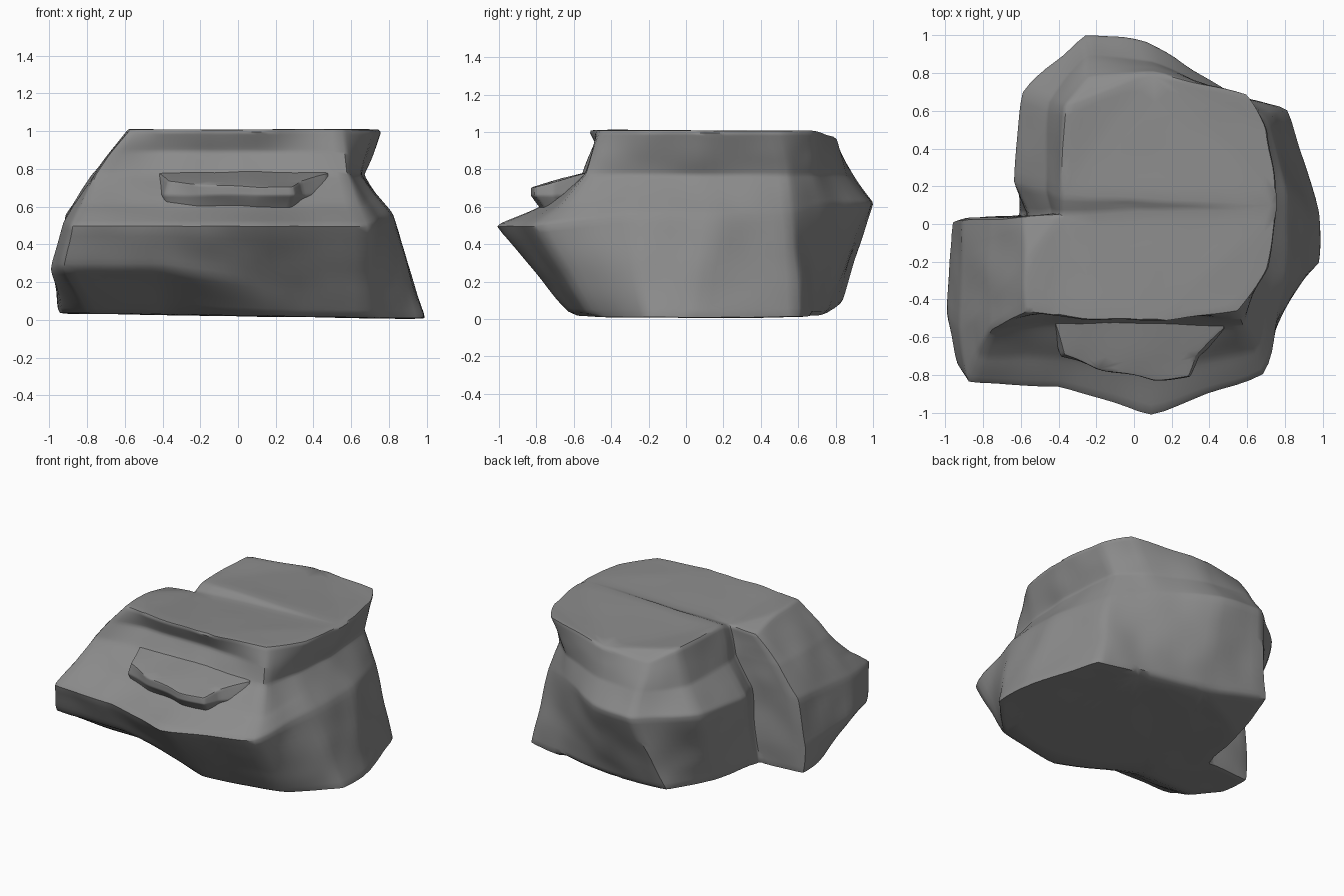
import bpy, bmesh
from mathutils import Vector, noise

if "Cube" in bpy.data.objects:
    bpy.data.objects.remove(bpy.data.objects["Cube"])

stone = bpy.data.materials.new("dark_stone")
stone.diffuse_color = (0.26, 0.26, 0.26, 1)
stone.use_nodes = True
stone.node_tree.nodes["Principled BSDF"].inputs["Base Color"].default_value = stone.diffuse_color


def finish(name, bm, levels, amount, rounds):
    """Triangulate, refine, roughen and soften a faceted block."""
    bmesh.ops.recalc_face_normals(bm, faces=bm.faces)
    bmesh.ops.triangulate(bm, faces=[f for f in bm.faces if len(f.verts) > 4])
    mesh = bpy.data.meshes.new(name)
    bm.to_mesh(mesh)
    bm.free()
    mesh.materials.append(stone)
    ob = bpy.data.objects.new(name, mesh)
    bpy.context.collection.objects.link(ob)
    bpy.context.view_layer.objects.active = ob
    ob.select_set(True)
    sub = ob.modifiers.new("refine", 'SUBSURF')
    sub.subdivision_type = 'SIMPLE'
    sub.levels = sub.render_levels = levels
    sm = ob.modifiers.new("soften", 'SMOOTH')
    sm.factor, sm.iterations = 0.5, rounds
    for m in (sub.name, sm.name):
        bpy.ops.object.modifier_apply(modifier=m)
    for v in mesh.vertices:
        n = noise.noise_vector(v.co * 4.5) * amount
        v.co += Vector((n.x, n.y, n.z * 0.2))
        v.co.z = max(v.co.z, 0.0)
    bpy.ops.object.shade_smooth_by_angle(angle=0.8)
    ob.select_set(False)
    return ob


def loft(rings):
    bm = bmesh.new()
    rows = [[bm.verts.new(p) for p in r] for r in rings]
    k = len(rows[0])
    for a, b in zip(rows, rows[1:]):
        for i in range(k):
            j = (i + 1) % k
            bm.faces.new((a[i], a[j], b[j], b[i]))
    bm.faces.new(rows[0])
    bm.faces.new(rows[-1])
    return bm


# Boulder outlines, clockwise from the inner corner of the rear left notch
base = [(-.61, .04), (-.60, .10), (-.54, .42), (-.43, .84), (.05, .76), (.5, .68), (.81, .63),
        (.99, .05), (.99, -.2), (.68, -.52), (.15, -.62), (-.37, -.36), (-.8, -.36), (-.93, -.2), (-.95, .02)]
lip = [(-.54, .04), (-.64, .22), (-.6, .71), (-.25, 1.01), (.07, .97), (.46, .73), (.71, .56),
       (.82, .15), (.81, -.3), (.70, -.81), (.08, -1.02), (-.4, -.86), (-.89, -.85), (-.93, -.55), (-.92, .03)]
neck = [(-.43, .05), (-.47, .18), (-.46, .65), (-.25, .90), (.1, .86), (.47, .70), (.64, .54),
        (.67, .1), (.65, -.25), (.58, -.55), (.1, -.53), (-.42, -.54), (-.76, -.56), (-.77, -.4), (-.77, .04)]
top = [(-.39, .05), (-.39, .14), (-.38, .62), (-.24, .79), (.1, .8), (.61, .69), (.72, .5),
       (.77, .1), (.72, -.24), (.56, -.46), (.1, -.52), (-.4, -.5), (-.57, -.46), (-.58, -.2), (-.58, .04)]


def lip_z(p):
    if p[0] > 0.7 and p[1] > -0.5:
        return 0.56
    return 0.56 + 0.06 * max(-1, min(1, p[1] * 1.4))


foot = [(x, y, 0.02 - 0.015 * x) for x, y in base]
foot[3] = (-.43, .84, 0.09)          # rear left toe lifts off the ground
rim = [(x, y, lip_z((x, y))) for x, y in lip]
waist = [(x, y, 0.77) for x, y in neck]
dip = {0: .97, 3: .94, 4: .97, 14: .95}   # plateau sags at its rear and left corners
cap = [(x, y, dip.get(i, 1.01)) for i, (x, y) in enumerate(top)]

# Belly swells to the left, and hangs over the undercut front left
belly = []
for i, (a, b) in enumerate(zip(foot, rim)):
    p = Vector(a).lerp(Vector(b), 0.35)
    if i in (11, 12, 13):
        p = Vector(a).lerp(Vector(b), 0.8)
        p.z = 0.27
    if p.x < -0.8:
        p.x -= 0.03 if i == 14 else 0.06
    belly.append(p)

# Ledge flattens the slope above the lip
ledge = []
for a, b in zip(rim, waist):
    p = Vector(a).lerp(Vector(b), 0.5)
    if p.y < -0.6:
        p.z -= 0.03
    ledge.append(p)

# Brow: the front face is hollowed under the plateau edge
brow = []
for i, (a, b) in enumerate(zip(waist, cap)):
    p = Vector(a).lerp(Vector(b), 0.5)
    if i in (10, 11):
        p.y += 0.06
    brow.append(p)
finish("boulder", loft([foot, belly, rim, ledge, waist, brow, cap]), 3, 0.015, 3)

# Overhanging front shelf, ragged along its front edge
edge = [(-.46, -.44), (-.42, -.60), (-.39, -.70), (-.2, -.77), (.1, -.83), (.29, -.81),
        (.34, -.70), (.49, -.56), (.49, -.44)]
under = [(x * 0.95, y * 0.93, 0.58) for x, y in edge]
belt = [(x, y, 0.66) for x, y in edge]
upper = [(x * 0.98, y * 0.99, 0.70 + (y + 0.83) * 0.28) for x, y in edge]
finish("front_shelf", loft([under, belt, upper]), 3, 0.03, 2)
